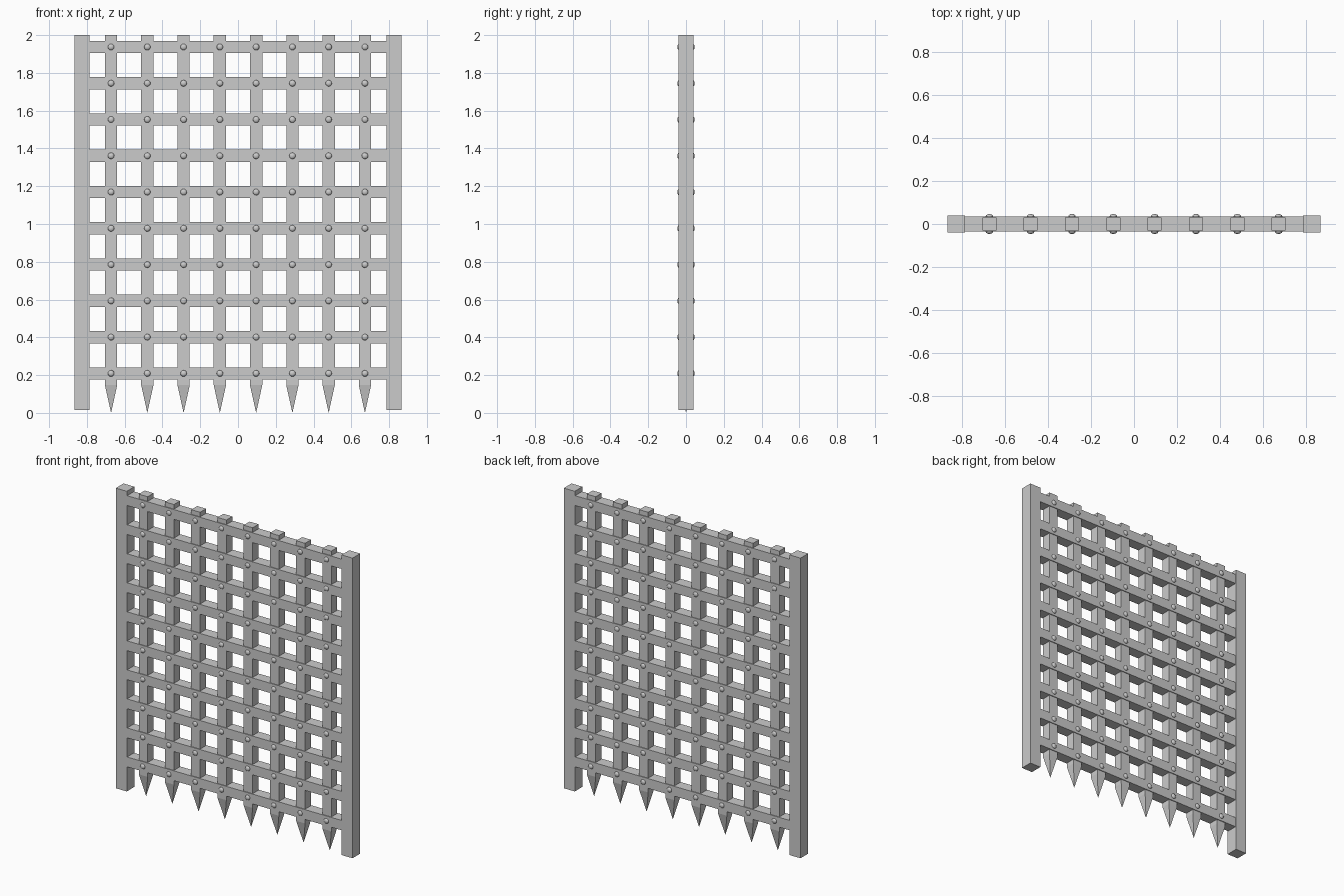
import bpy, bmesh, math
from mathutils import Matrix, Vector

cube = bpy.data.objects.get("Cube")
if cube:
    bpy.data.objects.remove(cube, do_unlink=True)

iron = bpy.data.materials.new("grey_iron")
iron.use_nodes = True
iron.diffuse_color = (0.6, 0.6, 0.6, 1)
iron.node_tree.nodes["Principled BSDF"].inputs["Base Color"].default_value = (0.6, 0.6, 0.6, 1)

PITCH = 0.192
COLUMNS = [(i - 3.5) * PITCH for i in range(8)]
ROWS = [0.209 + i * PITCH for i in range(10)]
BAR_W, BAR_D = 0.065, 0.062
RAIL_H, RAIL_D = 0.065, 0.072
POST_W, POST_X = 0.08, 0.826
SPIKE_TOP = 0.147


def make_object(name, bm):
    mesh = bpy.data.meshes.new(name)
    bm.to_mesh(mesh)
    bm.free()
    mesh.materials.append(iron)
    obj = bpy.data.objects.new(name, mesh)
    bpy.context.collection.objects.link(obj)
    return obj


def box(name, size, centre):
    bm = bmesh.new()
    bmesh.ops.create_cube(bm, size=1, matrix=Matrix.Translation(centre) @ Matrix.Diagonal((*size, 1)))
    return make_object(name, bm)


# Side posts
for side, sign in (("left", 1), ("right", -1)):
    box(f"{side}_post", (POST_W, POST_W, 1.985), (sign * POST_X, 0, 1.0075))

# Upright bars, each drawn out to a four-sided spike
for i, x in enumerate(COLUMNS):
    bm = bmesh.new()
    height = 2 - SPIKE_TOP
    place = Matrix.Translation((x, 0, SPIKE_TOP + height / 2)) @ Matrix.Diagonal((BAR_W, BAR_D, height, 1))
    bmesh.ops.create_cube(bm, size=1, matrix=place)
    bm.faces.ensure_lookup_table()
    bottom = min(bm.faces, key=lambda f: f.calc_center_median().z)
    tip = bmesh.ops.poke(bm, faces=[bottom])["verts"][0]
    tip.co = Vector((x, 0, 0))
    make_object(f"upright_bar_{i + 1}", bm)

# Cross rails running between the posts
for i, z in enumerate(ROWS):
    box(f"cross_rail_{i + 1}", (2 * POST_X - POST_W, RAIL_D, RAIL_H), (0, 0, z))

# Domed rivets at every crossing, front and back
for face, sign in (("front", -1), ("back", 1)):
    bm = bmesh.new()
    for x in COLUMNS:
        for z in ROWS:
            place = (Matrix.Translation((x, sign * RAIL_D / 2, z))
                     @ Matrix.Rotation(math.pi / 2, 4, "X")
                     @ Matrix.Diagonal((0.017, 0.017, 0.010, 1)))
            bmesh.ops.create_uvsphere(bm, u_segments=12, v_segments=8, radius=1, matrix=place)
    for f in bm.faces:
        f.smooth = True
    make_object(f"{face}_rivets", bm)
